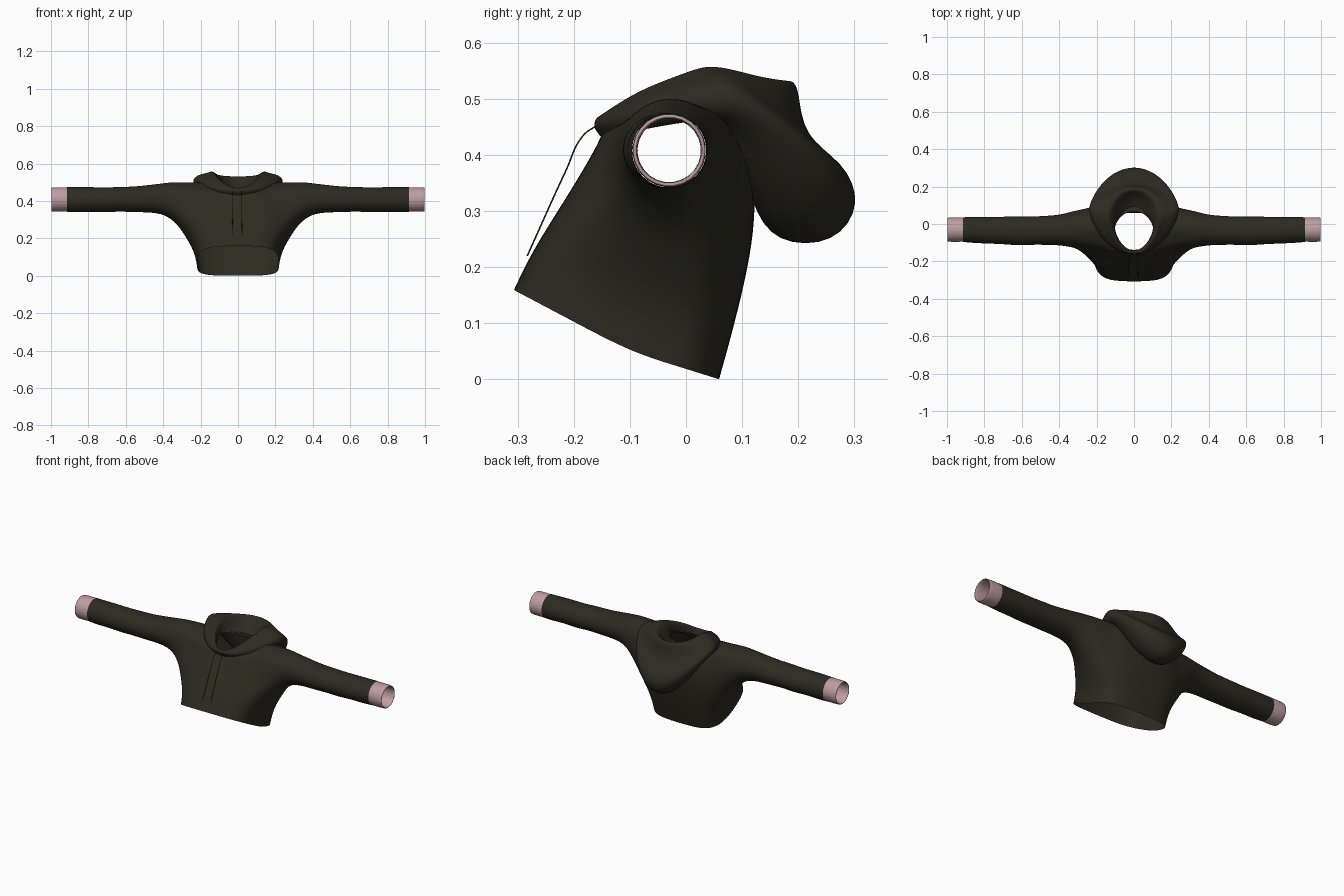
import bpy, bmesh, math
from math import sin, cos, pi, radians

cube = bpy.data.objects.get("Cube")
if cube:
    bpy.data.objects.remove(cube)


def material(name, rgb):
    m = bpy.data.materials.new(name)
    m.use_nodes = True
    m.diffuse_color = (*rgb, 1)
    bsdf = next(n for n in m.node_tree.nodes if n.type == 'BSDF_PRINCIPLED')
    bsdf.inputs["Base Color"].default_value = (*rgb, 1)
    bsdf.inputs["Roughness"].default_value = 0.9
    return m


olive = material("dark olive cloth", (0.026, 0.025, 0.016))
pink = material("dusty pink knit", (0.52, 0.34, 0.36))
SEG = 24


def ring(bm, yf, zf, ym, zs, yb, zb, w, ex, ey, pz, ripple=0):
    """Closed ring given by its front, side and back points."""
    out = []
    for i in range(SEG):
        a = 2 * pi * i / SEG
        c, s = cos(a), sin(a)
        t = abs(s) ** ey
        ye, ze = (yb, zb) if s > 0 else (yf, zf)
        x = math.copysign(abs(c) ** ex, c) * w
        z = zs + (ze - zs) * t ** pz + ripple * sin(5 * a) * abs(c)
        out.append(bm.verts.new((x, ym + (ye - ym) * t, z)))
    return out


def bridge(bm, a, b):
    n = len(a)
    return [bm.faces.new((a[i], a[(i + 1) % n], b[(i + 1) % n], b[i])) for i in range(n)]


def finish(bm, name, mat, subdiv=2):
    bmesh.ops.recalc_face_normals(bm, faces=bm.faces)
    me = bpy.data.meshes.new(name)
    bm.to_mesh(me)
    bm.free()
    ob = bpy.data.objects.new(name, me)
    bpy.context.collection.objects.link(ob)
    me.materials.append(mat)
    me.shade_smooth()
    if subdiv:
        mod = ob.modifiers.new("smooth", 'SUBSURF')
        mod.levels = mod.render_levels = subdiv
    return ob


# Body: front y z, side y z, back y z, half width, squareness
BODY = [
    (-.308, .16, -.10, .05, .060, .00, .220, .55),
    (-.280, .22, -.08, .13, .088, .10, .232, .60),
    (-.240, .285, -.05, .225, .112, .20, .290, .70),
    (-.205, .34, -.04, .30, .124, .28, .305, .75),
    (-.178, .385, -.03, .375, .124, .36, .295, .75),
    (-.158, .42, -.03, .44, .114, .43, .275, .80),
    (-.150, .44, -.03, .502, .095, .47, .230, .85),
    (-.142, .44, -.03, .50, .068, .47, .105, 1),
]
LOW, HIGH, SPAN = 2, 6, 3      # armhole rows and half its columns
bm = bmesh.new()
rows = [ring(bm, *r, r[-1], 1) for r in BODY]
for r in range(len(rows) - 1):
    for i in range(SEG):
        j = (i + 1) % SEG
        side = min(abs((i + .5) % 12), 12 - (i + .5) % 12) < SPAN
        if not (LOW <= r < HIGH and side):
            bm.faces.new((rows[r][i], rows[r][j], rows[r + 1][j], rows[r + 1][i]))

# Sleeves grow out of the armholes: x, y centre, z centre, y radius, z radius
SLEEVE = [
    (.33, -.028, .392, .098, .112), (.39, -.032, .412, .083, .085),
    (.47, -.034, .413, .078, .074), (.56, -.036, .408, .076, .069),
    (.64, -.037, .410, .078, .066), (.70, -.034, .405, .074, .068),
    (.78, -.034, .409, .072, .066), (.86, -.032, .407, .070, .068),
    (.915, -.030, .408, .067, .067),
]
for s in (1, -1):
    path = [(LOW, c) for c in range(-SPAN, SPAN)] + [(r, SPAN) for r in range(LOW, HIGH)]
    path += [(HIGH, c) for c in range(SPAN, -SPAN, -1)]
    path += [(r, -SPAN) for r in range(HIGH, LOW, -1)]
    prev = [rows[r][c % SEG if s > 0 else (12 - c) % SEG] for r, c in path]
    n = len(prev)
    for x, yc, zc, ry, rz in SLEEVE:
        nxt = []
        for k in range(n):
            a = radians(216) + 2 * pi * k / n
            nxt.append(bm.verts.new((s * x, yc + ry * cos(a), zc + rz * sin(a))))
        bridge(bm, prev, nxt)
        prev = nxt
finish(bm, "body_and_sleeves", olive)

# Ribbed cuffs with a turned-in mouth: x, radius
CUFF = [(.90, .058), (.905, .064), (.93, .0655), (.97, .0655), (.995, .065), (1, .061),
        (.995, .057), (.95, .056), (.90, .057)]
for side, s in (("left", 1), ("right", -1)):
    bm = bmesh.new()
    prev = None
    for x, rad in CUFF:
        cur = []
        for k in range(48):
            a = 2 * pi * k / 48
            rr = rad + (.0006 if k % 2 else -.0006)
            cur.append(bm.verts.new((s * x, -.03 + rr * cos(a), .408 + rr * sin(a))))
        if prev:
            bridge(bm, prev, cur)
        prev = cur
    finish(bm, side + "_cuff", pink, 1)

# Lowered hood: collar, rolled rim, hanging bag; last value is fold ripple
HOOD = [
    (-.142, .43, -.02, .485, .070, .46, .102, 0),
    (-.150, .455, .00, .525, .085, .455, .108, .003),
    (-.152, .462, .02, .548, .150, .49, .122, .004),
    (-.157, .468, .03, .562, .178, .528, .142, .004),
    (-.162, .465, .04, .548, .192, .534, .168, .003),
    (-.166, .458, .05, .546, .204, .515, .195, .004),
    (-.168, .448, .07, .532, .210, .43, .235, .003),
    (-.162, .44, .08, .505, .285, .385, .245, 0),
    (-.155, .43, .08, .48, .318, .31, .235, 0),
    (-.150, .43, .07, .465, .270, .235, .215, 0),
    (-.146, .43, .06, .465, .160, .235, .19, 0),
    (-.142, .43, .02, .475, .115, .31, .17, 0),
    (-.140, .43, .00, .48, .092, .45, .15, 0),
]
bm = bmesh.new()
loops = [ring(bm, *r[:-1], 1, 1.3, 1.4, r[-1]) for r in HOOD]
for a, b in zip(loops, loops[1:]):
    bridge(bm, a, b)
finish(bm, "hood", olive)

# Drawstrings hanging in front of the chest
for side, x in (("left", .02), ("right", -.028)):
    cu = bpy.data.curves.new(side + "_drawstring", 'CURVE')
    cu.dimensions = '3D'
    cu.bevel_depth = .0016
    cu.bevel_resolution = 1
    pts = [(x, -.16, .452), (x, -.183, .435), (x, -.215, .37), (x * 1.1, -.283, .22)]
    sp = cu.splines.new('BEZIER')
    sp.bezier_points.add(len(pts) - 1)
    for p, co in zip(sp.bezier_points, pts):
        p.co = co
        p.handle_left_type = p.handle_right_type = 'AUTO'
    cu.materials.append(olive)
    bpy.context.collection.objects.link(bpy.data.objects.new(side + "_drawstring", cu))
